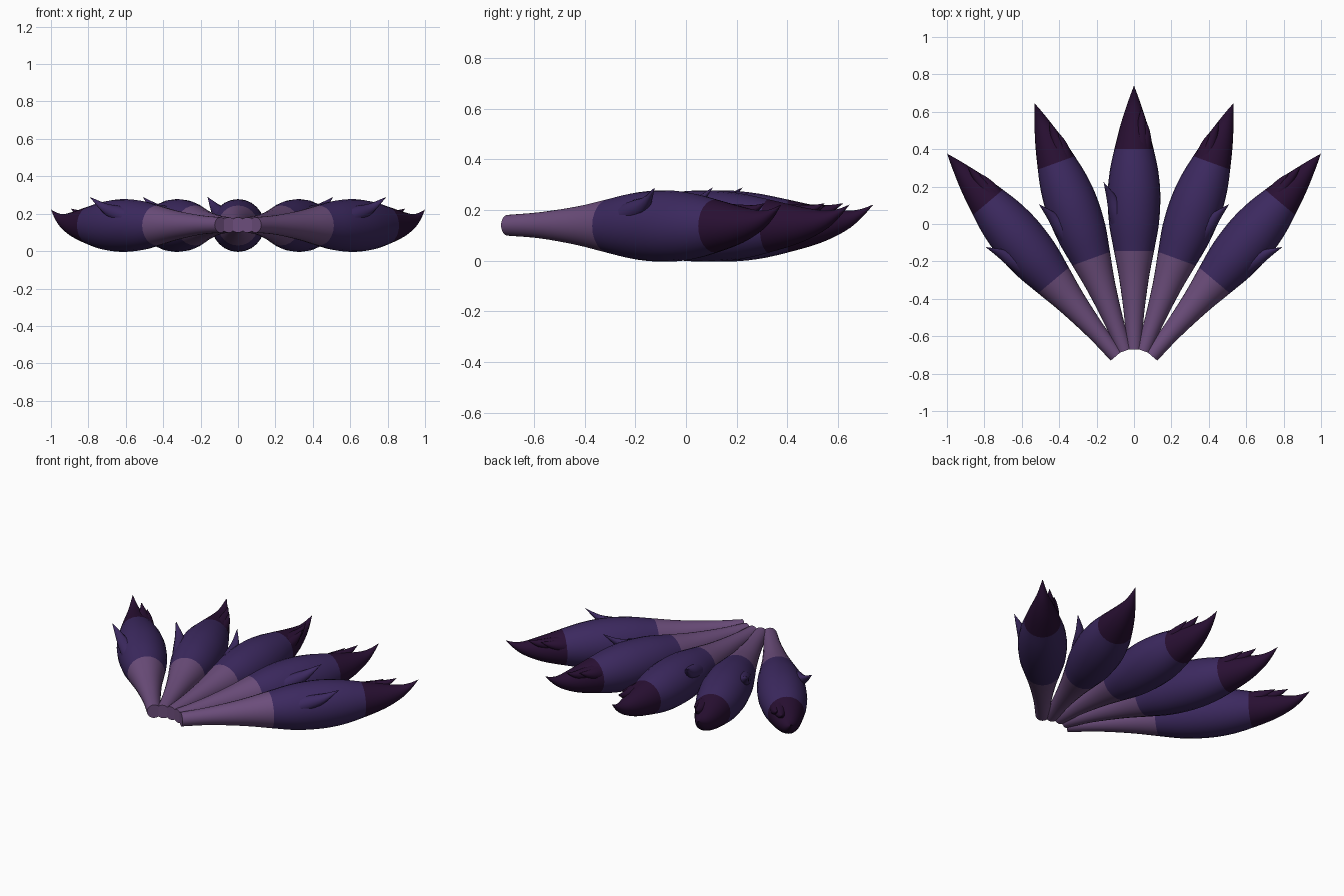
import bpy, bmesh, math
from mathutils import Vector, Matrix

if "Cube" in bpy.data.objects:
    bpy.data.objects.remove(bpy.data.objects["Cube"])


def make_material(name, rgb):
    m = bpy.data.materials.new(name)
    m.use_nodes = True
    m.diffuse_color = (*rgb, 1)
    m.node_tree.nodes["Principled BSDF"].inputs["Base Color"].default_value = (*rgb, 1)
    return m


LILAC = make_material("lilac", (0.15, 0.075, 0.2))
INDIGO = make_material("indigo", (0.045, 0.022, 0.115))
PLUM = make_material("dark plum", (0.022, 0.005, 0.033))

PIVOT_Y = -0.815
STALK_END, TIP_START = -0.145, 0.4


def spline(points, steps):
    """Catmull-Rom through the points, keeping each of them."""
    pts = [Vector(p) for p in points]
    pts = [pts[0] * 2 - pts[1]] + pts + [pts[-1] * 2 - pts[-2]]
    out = []
    for a, b, c, d in zip(pts, pts[1:], pts[2:], pts[3:]):
        for i in range(steps):
            t = i / steps
            out.append(0.5 * (2 * b + (c - a) * t + (2 * a - 5 * b + 4 * c - d) * t * t
                              + (3 * b - a - 3 * c + d) * t ** 3))
    return out + [pts[-2]]


def tube(name, points, sides, steps, mats, pick, place):
    """Rings of (x, y, z, radius) facing y, ending in a point."""
    bm = bmesh.new()
    rings = spline([Vector(p) for p in points], steps)
    prev = None
    for x, y, z, r in rings[:-1]:
        ring = []
        for i in range(sides):
            a = math.tau * i / sides
            ring.append(bm.verts.new((x + r * math.cos(a), y, z + r * math.sin(a))))
        if prev:
            for i in range(sides):
                j = (i + 1) % sides
                bm.faces.new((prev[i], prev[j], ring[j], ring[i]))
        else:
            bm.faces.new(ring)
        prev = ring
    tip = bm.verts.new(rings[-1][:3])
    for i in range(sides):
        bm.faces.new((prev[i], prev[(i + 1) % sides], tip))
    for f in bm.faces:
        f.material_index = pick(f.calc_center_median().y)
    bm.transform(place)
    bmesh.ops.recalc_face_normals(bm, faces=bm.faces)
    mesh = bpy.data.meshes.new(name)
    bm.to_mesh(mesh)
    bm.free()
    for m in mats:
        mesh.materials.append(m)
    ob = bpy.data.objects.new(name, mesh)
    bpy.context.collection.objects.link(ob)
    bpy.ops.object.select_all(action='DESELECT')
    ob.select_set(True)
    bpy.context.view_layer.objects.active = ob
    bpy.ops.object.shade_smooth_by_angle(angle=math.radians(40))


# Feather body: slim stalk, full belly, upturned tip
BODY = [(0, -0.67, 0.14, 0.041), (0, -0.5, 0.14, 0.052), (0, -0.3, 0.138, 0.078),
        (0, STALK_END, 0.137, 0.107), (0, 0, 0.137, 0.133), (0, 0.15, 0.137, 0.141),
        (0, 0.28, 0.136, 0.13), (0, TIP_START, 0.137, 0.105), (0, 0.53, 0.142, 0.072),
        (0, 0.63, 0.158, 0.04), (0, 0.69, 0.185, 0.019), (0, 0.74, 0.222, 0)]

# Barbs lifting off the surface
SIDE_BARB = [(-0.05, -0.1, 0.15, 0.05), (-0.085, 0.04, 0.19, 0.047),
             (-0.118, 0.14, 0.225, 0.029), (-0.163, 0.225, 0.29, 0)]
LONG_BARB = [(0.03, 0.36, 0.17, 0.06), (0.04, 0.47, 0.185, 0.038),
             (0.042, 0.56, 0.2, 0.02), (0.04, 0.622, 0.227, 0)]
SHORT_BARB = [(0.045, 0.36, 0.165, 0.05), (0.058, 0.44, 0.18, 0.036),
              (0.066, 0.5, 0.196, 0.018), (0.066, 0.55, 0.218, 0)]


def band(y):
    return 0 if y < STALK_END else 1 if y < TIP_START else 2


def feather(label, angle, mirrored):
    place = (Matrix.Translation((0, PIVOT_Y, 0))
             @ Matrix.Rotation(math.radians(angle), 4, 'Z')
             @ Matrix.Translation((0, -PIVOT_Y, 0)))
    if mirrored:
        place = Matrix.Diagonal((-1, 1, 1, 1)) @ place
    tube(label + "_feather", BODY, 24, 4, (LILAC, INDIGO, PLUM), band, place)
    tube(label + "_side_barb", SIDE_BARB, 12, 4, (INDIGO,), lambda y: 0, place)
    for part, path in (("long_tip_barb", LONG_BARB), ("short_tip_barb", SHORT_BARB)):
        tube(label + "_" + part, path, 12, 4, (INDIGO, PLUM),
             lambda y: int(y > TIP_START), place)


# Fan of five, the left half mirroring the right
feather("middle", 0, False)
for side, mirrored in (("right", False), ("left", True)):
    feather(side + "_inner", 20, mirrored)
    feather(side + "_outer", 40, mirrored)
